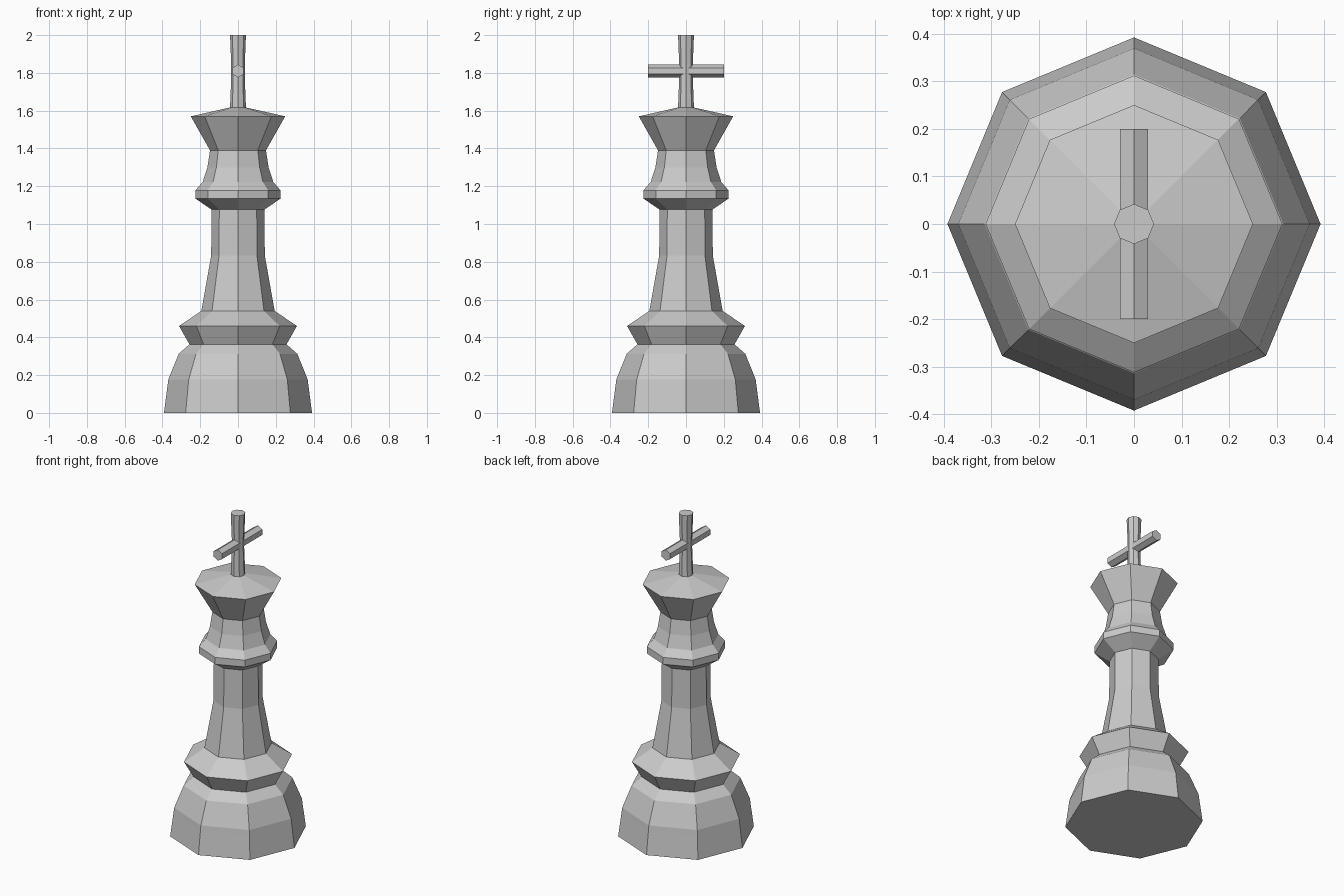
import bpy, bmesh, math

if "Cube" in bpy.data.objects:
    bpy.data.objects.remove(bpy.data.objects["Cube"])


def make_object(name, bm):
    bmesh.ops.recalc_face_normals(bm, faces=bm.faces)
    mesh = bpy.data.meshes.new(name)
    bm.to_mesh(mesh)
    bm.free()
    obj = bpy.data.objects.new(name, mesh)
    bpy.context.collection.objects.link(obj)
    return obj


def loft(name, profile, sides, point):
    """Join rings of (radius, position) into a capped solid; point() places each corner."""
    bm = bmesh.new()
    angles = [2 * math.pi * i / sides for i in range(sides)]
    rings = [[bm.verts.new(point(r, a, h)) for a in angles] for r, h in profile]
    for low, high in zip(rings, rings[1:]):
        for i in range(sides):
            j = (i + 1) % sides
            bm.faces.new((low[i], low[j], high[j], high[i]))
    bm.faces.new(rings[0][::-1])
    bm.faces.new(rings[-1])
    return make_object(name, bm)


def upright(r, a, h):
    return (r * math.cos(a), r * math.sin(a), h)


def along_y(r, a, h):
    return (r * math.sin(a), h, 1.81 + r * math.cos(a))


# Turned octagonal body: base, lower ring, stem, collar, flared head
# and finial post
body = [
    (0.392, 0.0), (0.373, 0.145), (0.369, 0.177), (0.314, 0.313),
    (0.257, 0.363), (0.312, 0.46), (0.194, 0.54), (0.142, 0.833),
    (0.14, 1.076), (0.226, 1.135), (0.226, 1.178), (0.187, 1.222),
    (0.162, 1.30), (0.148, 1.39), (0.25, 1.57), (0.042, 1.617),
    (0.036, 1.775), (0.036, 1.845), (0.042, 2.0),
]
loft("turned_body", body, 8, upright)

# Hexagonal crossbar through the post
loft("crossbar", [(0.034, -0.2), (0.034, 0.2)], 6, along_y)
